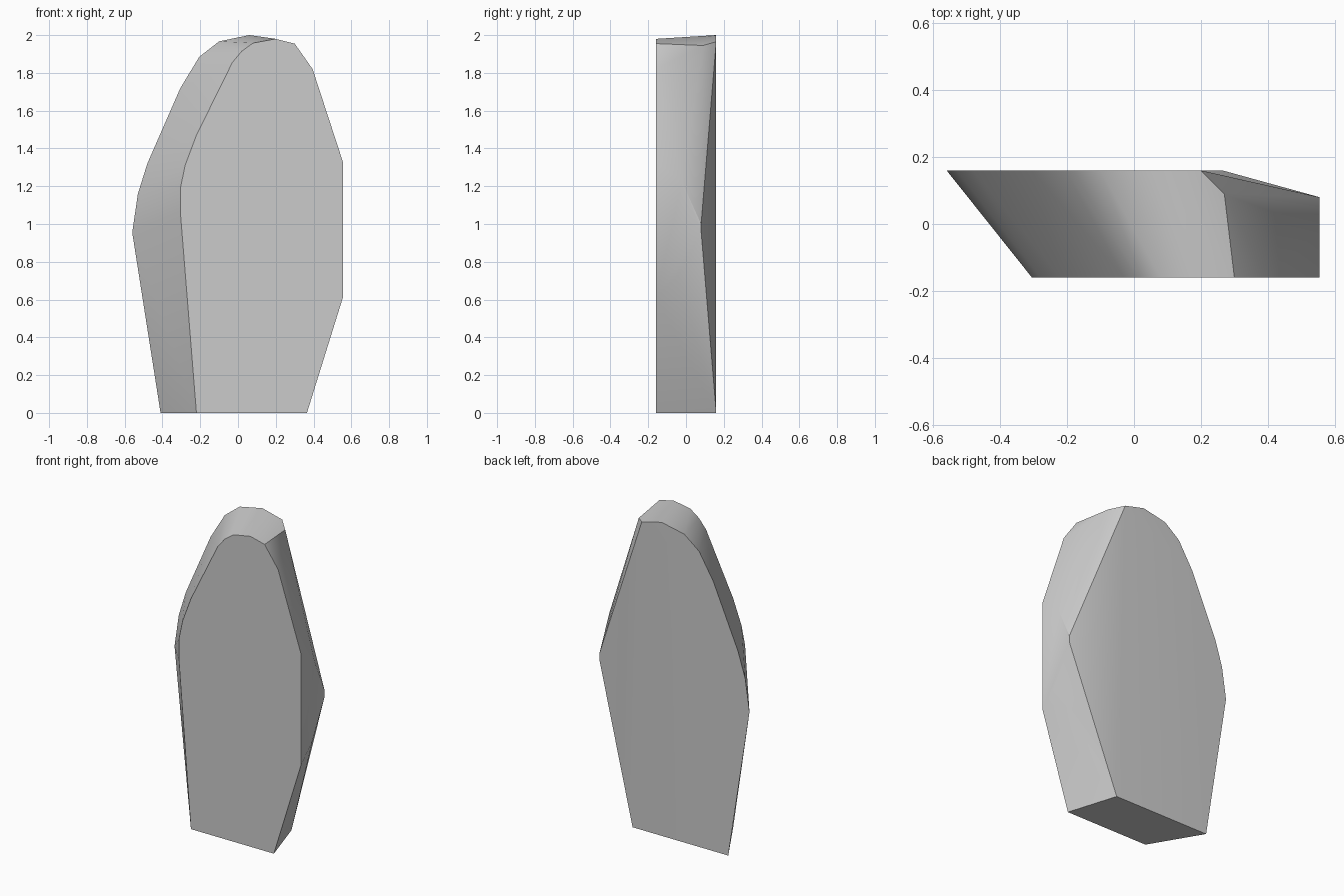
import bpy
import bmesh

cube = bpy.data.objects.get("Cube")
if cube:
    bpy.data.objects.remove(cube)

# Stone colour
stone = bpy.data.materials.new("stone_grey")
stone.use_nodes = True
colour = (0.6, 0.6, 0.6, 1)
stone.diffuse_color = colour
stone.node_tree.nodes["Principled BSDF"].inputs["Base Color"].default_value = colour

HALF = 0.16

# Outlines of the front and back faces (x, z)
front = [(-0.22, 0), (0.365, 0), (0.555, 0.61), (0.555, 1.33), (0.395, 1.82),
         (0.30, 1.955), (0.20, 1.98), (0.08, 1.958), (0.02, 1.915), (-0.03, 1.855),
         (-0.22, 1.47), (-0.28, 1.31), (-0.305, 1.19), (-0.305, 1.06)]
back = [(-0.41, 0), (0.265, 0), (0.20, 1.965), (0.06, 2.0), (-0.10, 1.967),
        (-0.205, 1.885), (-0.305, 1.72), (-0.48, 1.32), (-0.53, 1.16), (-0.56, 0.955)]
# Corners of the chipped left side (x, y, z)
chips = [(0.555, 0.08, 0.96), (0.555, 0.08, 1.0), (0.555, -0.02, 1.22),
         (0.555, -0.04, 0.73), (0.27, 0.09, 1.945)]

# Standing stone: the solid wrapped around the two outlines
bm = bmesh.new()
points = [(x, -HALF, z) for x, z in front] + [(x, HALF, z) for x, z in back] + chips
for p in points:
    bm.verts.new(p)
hull = bmesh.ops.convex_hull(bm, input=bm.verts)
unused = [v for v in bm.verts if not v.link_faces]
bmesh.ops.delete(bm, geom=unused, context='VERTS')
bmesh.ops.dissolve_limit(bm, angle_limit=0.02, verts=bm.verts, edges=bm.edges)
bmesh.ops.recalc_face_normals(bm, faces=bm.faces)
mesh = bpy.data.meshes.new("standing_stone")
bm.to_mesh(mesh)
bm.free()
mesh.materials.append(stone)
slab = bpy.data.objects.new("standing_stone", mesh)
bpy.context.collection.objects.link(slab)

# Soft edges between shallow facets, crisp rims
bpy.context.view_layer.objects.active = slab
slab.select_set(True)
bpy.ops.object.shade_smooth_by_angle(angle=0.52)
